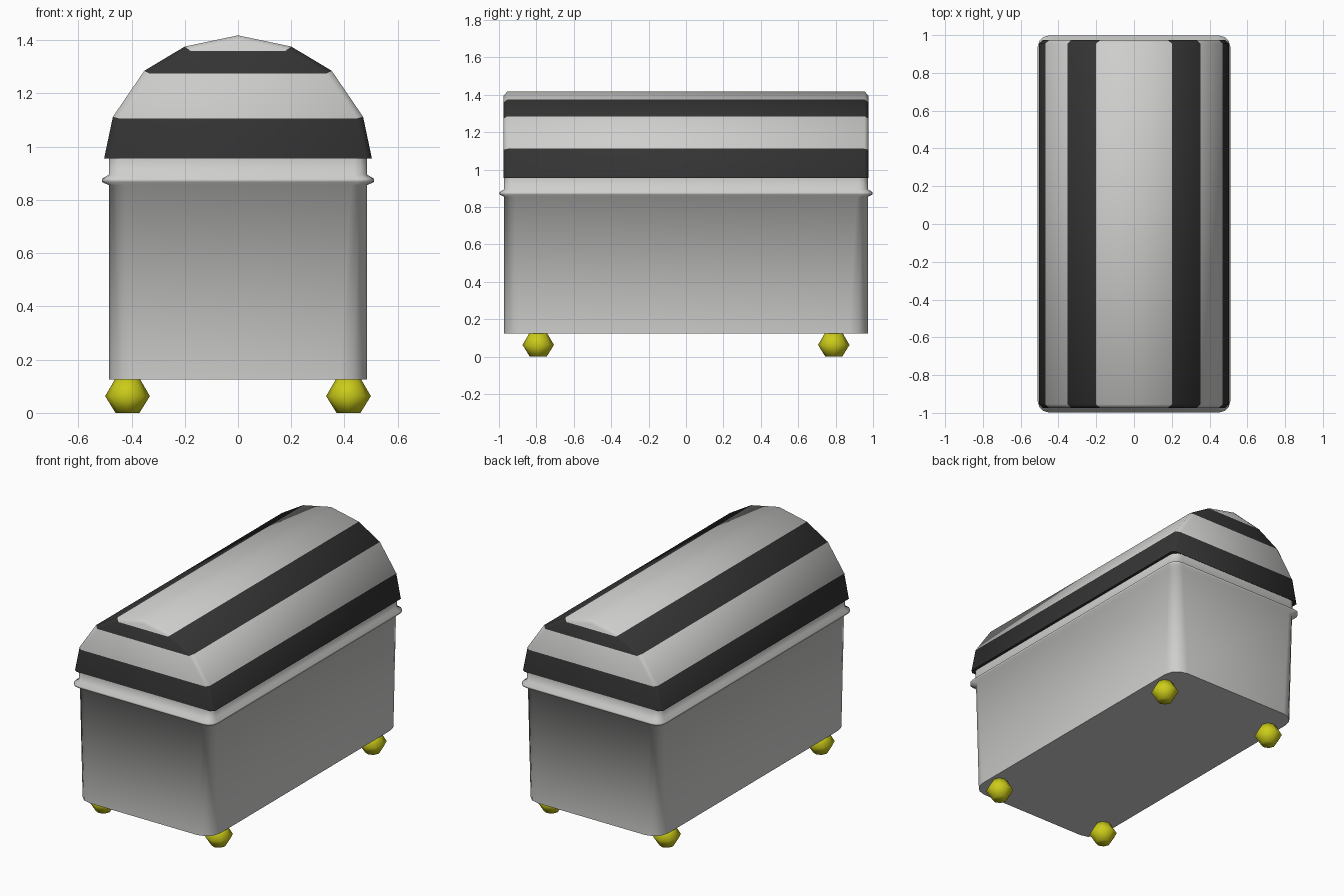
import bpy, bmesh, math

if "Cube" in bpy.data.objects:
    bpy.data.objects.remove(bpy.data.objects["Cube"], do_unlink=True)


def material(name, rgb):
    m = bpy.data.materials.new(name)
    m.use_nodes = True
    m.diffuse_color = (*rgb, 1)
    m.node_tree.nodes["Principled BSDF"].inputs["Base Color"].default_value = (*rgb, 1)
    return m


grey = material("light grey", (0.62, 0.62, 0.61))
black = material("charcoal", (0.034, 0.034, 0.034))
yellow = material("yellow", (0.6, 0.6, 0.01))


def finish(name, bm, mats, angle):
    bmesh.ops.recalc_face_normals(bm, faces=bm.faces)
    mesh = bpy.data.meshes.new(name)
    bm.to_mesh(mesh)
    bm.free()
    for m in mats:
        mesh.materials.append(m)
    ob = bpy.data.objects.new(name, mesh)
    bpy.context.collection.objects.link(ob)
    bpy.ops.object.select_all(action='DESELECT')
    ob.select_set(True)
    bpy.context.view_layer.objects.active = ob
    bpy.ops.object.shade_smooth_by_angle(angle=math.radians(angle))
    return ob


def loft(bm, rings):
    """Skin closed rings of points and cap both ends."""
    loops = [[bm.verts.new(p) for p in ring] for ring in rings]
    n = len(loops[0])
    for a, b in zip(loops, loops[1:]):
        for i in range(n):
            j = (i + 1) % n
            bm.faces.new((a[i], a[j], b[j], b[i]))
    bm.faces.new(loops[0])
    bm.faces.new(loops[-1])


def rounded_rect(hx, hy, z, r, steps=3):
    pts = []
    for k, (sx, sy) in enumerate(((1, 1), (-1, 1), (-1, -1), (1, -1))):
        for s in range(steps + 1):
            t = math.radians(90 * (k + s / steps))
            pts.append((sx * (hx - r) + r * math.cos(t), sy * (hy - r) + r * math.sin(t), z))
    return pts


# Body with a raised rim; corners are rounder towards the bottom
bm = bmesh.new()
levels = [(0, 0.125, 0.1), (0, 0.855, 0.06), (0.025, 0.867, 0.06),
          (0.025, 0.88, 0.06), (0, 0.895, 0.05), (0, 0.96, 0.05)]
loft(bm, [rounded_rect(0.485 + d, 0.973 + d, z, r) for d, z, r in levels])
finish("body", bm, [grey], 80)

# Domed lid, striped by profile band, with softened ends
profile = [(0.503, 0.955), (0.47, 1.112), (0.352, 1.285), (0.2, 1.376), (0, 1.418)]
half = len(profile) - 1


def lid_section(y, inset):
    side = [(max(x - inset, 0), z - inset * (i / half)) for i, (x, z) in enumerate(profile)]
    return [(x, y, z) for x, z in side] + [(-x, y, z) for x, z in side[-2::-1]]


bm = bmesh.new()
sections = [[bm.verts.new(p) for p in lid_section(y, d)]
            for y, d in ((-0.975, 0.022), (-0.955, 0), (0.955, 0), (0.975, 0.022))]
last = 2 * half


def band_face(verts, band):
    bm.faces.new(verts).material_index = 1 if band % 2 == 0 else 0


for a, b in zip(sections, sections[1:]):
    for i in range(last):
        band_face((a[i], a[i + 1], b[i + 1], b[i]), min(i, last - 1 - i))
    band_face((a[0], b[0], b[last], a[last]), 0)
for s in (sections[0], sections[-1]):
    for i in range(half - 1):
        band_face((s[i], s[i + 1], s[last - i - 1], s[last - i]), i)
    band_face(s[half - 1:half + 2], half - 1)
finish("lid", bm, [grey, black], 50)

# Four faceted ball feet
for sx, side in ((1, "left"), (-1, "right")):
    for sy, end in ((-1, "front"), (1, "back")):
        bm = bmesh.new()
        loft(bm, [[(sx * 0.415 + r * math.cos(k * math.pi / 4),
                    sy * 0.79 + r * math.sin(k * math.pi / 4), z) for k in range(8)]
                  for z, r in ((0, 0.045), (0.063, 0.084), (0.13, 0.045))])
        finish(f"{end}_{side}_foot", bm, [yellow], 65)
